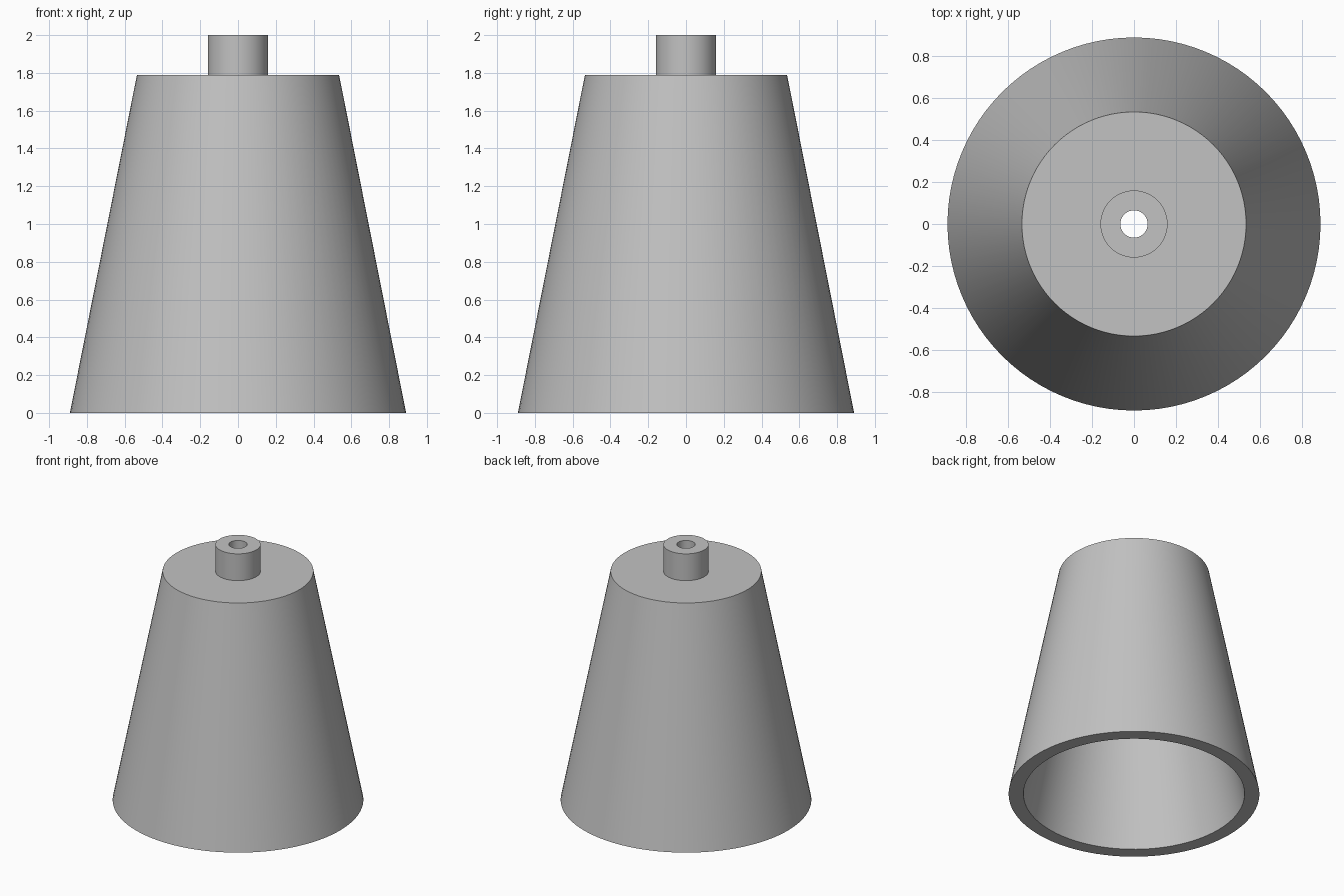
import bpy
import bmesh
import math

cube = bpy.data.objects.get("Cube")
if cube:
    bpy.data.objects.remove(cube, do_unlink=True)

SEGMENTS = 96


def make_material(name, color):
    mat = bpy.data.materials.new(name)
    mat.use_nodes = True
    mat.diffuse_color = color
    mat.node_tree.nodes["Principled BSDF"].inputs["Base Color"].default_value = color
    return mat


def lathe(name, profile, mat):
    """Revolve a closed (radius, height) profile around the z axis."""
    bm = bmesh.new()
    rings = []
    for radius, z in profile:
        rings.append([bm.verts.new((radius * math.cos(a), radius * math.sin(a), z))
                      for a in (math.tau * i / SEGMENTS for i in range(SEGMENTS))])
    for lower, upper in zip(rings, rings[1:] + rings[:1]):
        for i in range(SEGMENTS):
            j = (i + 1) % SEGMENTS
            bm.faces.new((lower[i], lower[j], upper[j], upper[i]))
    bmesh.ops.recalc_face_normals(bm, faces=bm.faces)
    mesh = bpy.data.meshes.new(name)
    bm.to_mesh(mesh)
    bm.free()
    mesh.materials.append(mat)
    obj = bpy.data.objects.new(name, mesh)
    bpy.context.collection.objects.link(obj)
    bpy.ops.object.select_all(action="DESELECT")
    obj.select_set(True)
    bpy.context.view_layer.objects.active = obj
    bpy.ops.object.shade_smooth_by_angle(angle=math.radians(30))
    return obj


grey = make_material("light_grey", (0.54, 0.54, 0.54, 1))

# Hollow tapered shade, open below, with a bored neck on its top plate
base_radius, top_radius, shoulder = 0.89, 0.535, 1.79
neck_radius, bore_radius, height = 0.16, 0.065, 2.0
wall = 0.105

lathe("hollow_cone_with_neck", [
    (base_radius, 0),
    (top_radius, shoulder),
    (neck_radius, shoulder),
    (neck_radius, height),
    (bore_radius, height),
    (bore_radius, shoulder - wall),
    (top_radius - wall, shoulder - wall),
    (base_radius - wall, 0),
], grey)
